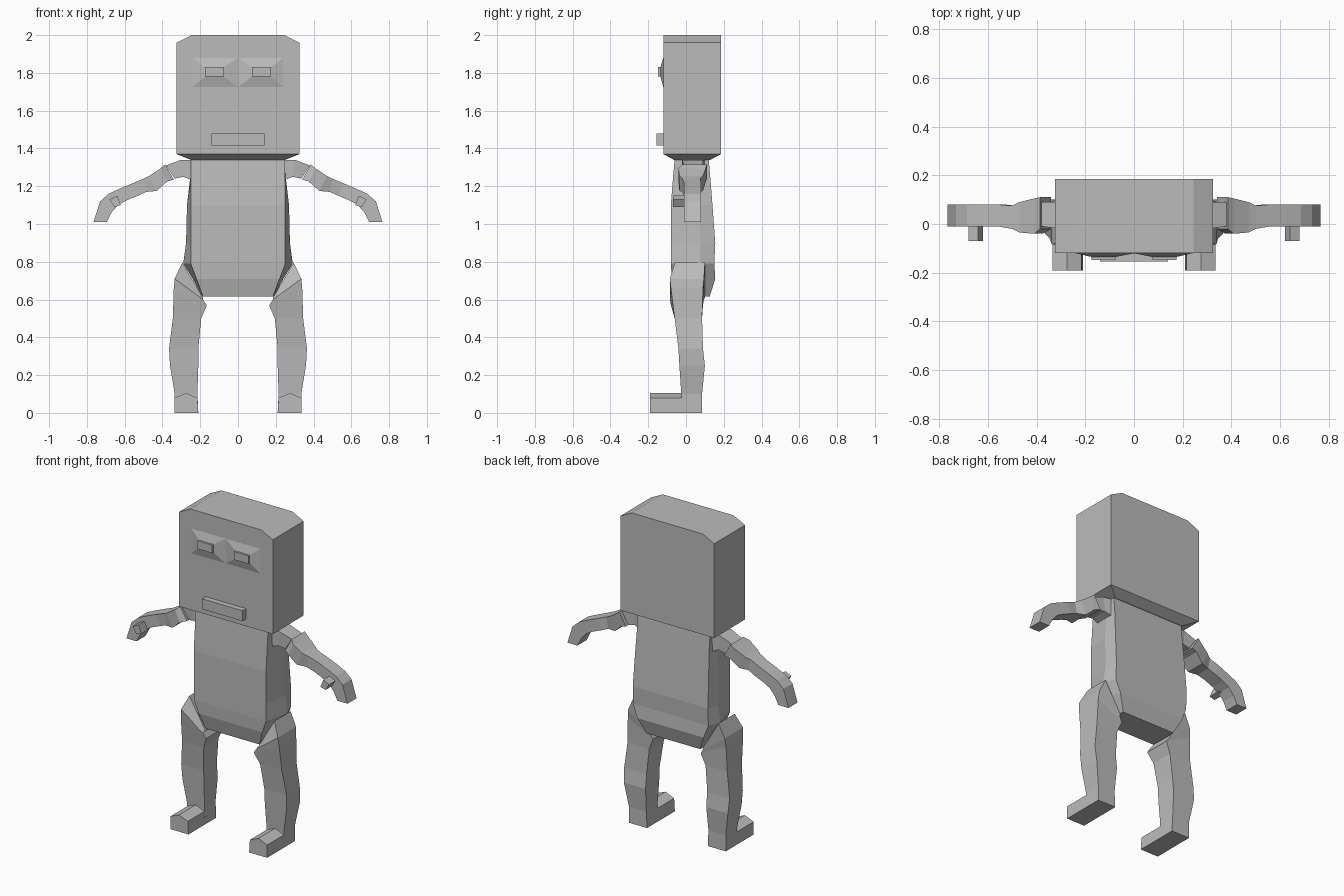
import bpy
import bmesh
from mathutils import Vector

cube = bpy.data.objects.get("Cube")
if cube:
    bpy.data.objects.remove(cube, do_unlink=True)

# One plain grey for the whole figure
grey = bpy.data.materials.new("plain grey")
grey.use_nodes = True
colour = (0.5, 0.5, 0.5, 1.0)
grey.diffuse_color = colour
grey.node_tree.nodes["Principled BSDF"].inputs["Base Color"].default_value = colour


def loft(name, rings):
    """Join successive rings of points (in hundredths) into a closed flat-shaded solid."""
    bm = bmesh.new()
    loops = [[bm.verts.new(Vector(point) / 100) for point in ring] for ring in rings]
    count = len(loops[0])
    for lower, upper in zip(loops, loops[1:]):
        for i in range(count):
            j = (i + 1) % count
            bm.faces.new((lower[i], lower[j], upper[j], upper[i]))
    bm.faces.new(loops[0][::-1])
    bm.faces.new(loops[-1])
    bmesh.ops.recalc_face_normals(bm, faces=bm.faces)
    mesh = bpy.data.meshes.new(name)
    bm.to_mesh(mesh)
    bm.free()
    mesh.materials.append(grey)
    obj = bpy.data.objects.new(name, mesh)
    bpy.context.collection.objects.link(obj)
    return obj


def limb_ring(side, outer_x, outer_z, inner_x, inner_z, front, back):
    """Four corners of a slanted limb section."""
    return [(side * outer_x, front, outer_z), (side * outer_x, back, outer_z),
            (side * inner_x, back, inner_z), (side * inner_x, front, inner_z)]


def limb(name, side, rows):
    return loft(name, [limb_ring(side, *row) for row in rows])


def level_ring(z, half_width, front, back):
    """Horizontal rectangle centred on x."""
    return limb_ring(1, half_width, z, -half_width, z, front, back)


def wall_ring(y, left, right, bottom, top):
    """Upright rectangle facing the front."""
    return [(left, y, bottom), (right, y, bottom), (right, y, top), (left, y, top)]


def torso_ring(z, front_width, side_width, back_width, front, back):
    """Six-sided body section with a ridge down each flank."""
    middle = (front + 2 * back) / 3
    half = [(front_width, front, z), (side_width, middle, z), (back_width, back, z)]
    return half + [(-x, y, height) for x, y, height in reversed(half)]


# Head: block with clipped top corners and a tapered underside
loft("head", [level_ring(*row) for row in (
    (134, 25, -6.5, 13), (137, 32.5, -12, 18.5),
    (196, 32.5, -12, 18.5), (200, 24.5, -12, 18.5))])

# Mouth plate
loft("mouth", [wall_ring(y, -14, 14, 141.5, 148) for y in (-11, -15.5)])

# Torso
loft("torso", [torso_ring(*row) for row in (
    (61.5, 18.5, 19, 18.5, -5, 12.5), (71, 22, 24, 23, -7.5, 15.5),
    (79, 25, 29, 26, -8, 15), (90, 25, 27.5, 26, -8, 15.5),
    (110, 25, 27, 25.5, -8, 14), (123, 25, 25.5, 25, -7, 13),
    (134.5, 25, 25, 25, -6, 12))])

# Limb sections: outer x, outer z, inner x, inner z, front y, back y
leg_rows = (
    (29.5, 79.5, 18.5, 61, -6, 10), (33.5, 71, 18.5, 60, -8.5, 9.5),
    (34, 66, 16.5, 57, -8, 9), (34.5, 50, 19.5, 50, -6, 8.5),
    (36.5, 34, 21, 34, -4, 9), (36, 25, 21, 25, -3.5, 10),
    (33.5, 10, 21.5, 10, -2.5, 8.5), (33.5, 0, 21, 0, -2.5, 8.5))
shoulder_rows = (
    (24, 134, 24, 123, -2, 10), (30, 134, 29, 125, -2, 9),
    (38, 131, 33.5, 124, -1, 9))
arm_rows = (
    (38.5, 131.5, 34, 123.5, -2, 11), (41, 129.5, 37.5, 122.5, -4, 10.5),
    (47, 125.5, 43, 117.5, -3.5, 9), (50, 124, 48.5, 117, -2, 7.5),
    (56, 121.5, 53, 115, -1, 8), (62, 119, 59, 112.5, -1, 8),
    (68.5, 116, 63.5, 110, -1, 8), (73, 112, 67, 106, -1, 8),
    (76.5, 101, 69.5, 101, -1, 8))
thumb_rows = (
    (67, 114, 63, 109, 0, 2), (68, 115, 62, 109, -4, -1))

for label, side in (("left", 1), ("right", -1)):
    limb(label + "_leg", side, leg_rows)
    limb(label + "_shoulder", side, shoulder_rows)
    limb(label + "_arm", side, arm_rows)

    # Foot: block with a low ridge running forward
    outline = ((21, 0), (33.5, 0), (33.5, 8), (27.5, 10.5), (21.5, 8))
    loft(label + "_foot", [[(side * x, y, z) for x, z in outline] for y in (-19, 0)])

    # Thumb: peg pointing forward from the hand
    loft(label + "_thumb", [[(side * x, y, z) for x, z in
         ((62, 110), (65.5, 109), (68, 113), (64, 115))] for y in (1, -7)])

    # Brow mound sloping up to the eye, and the eye block on it
    loft(label + "_eye_mound", [
        wall_ring(-12, 0, side * 24, 172.5, 188),
        wall_ring(-13.5, side * 7.5, side * 17.5, 178, 183)])
    loft(label + "_eye", [
        wall_ring(y, side * 7.5, side * 17.5, 178, 183) for y in (-12, -14.8)])
